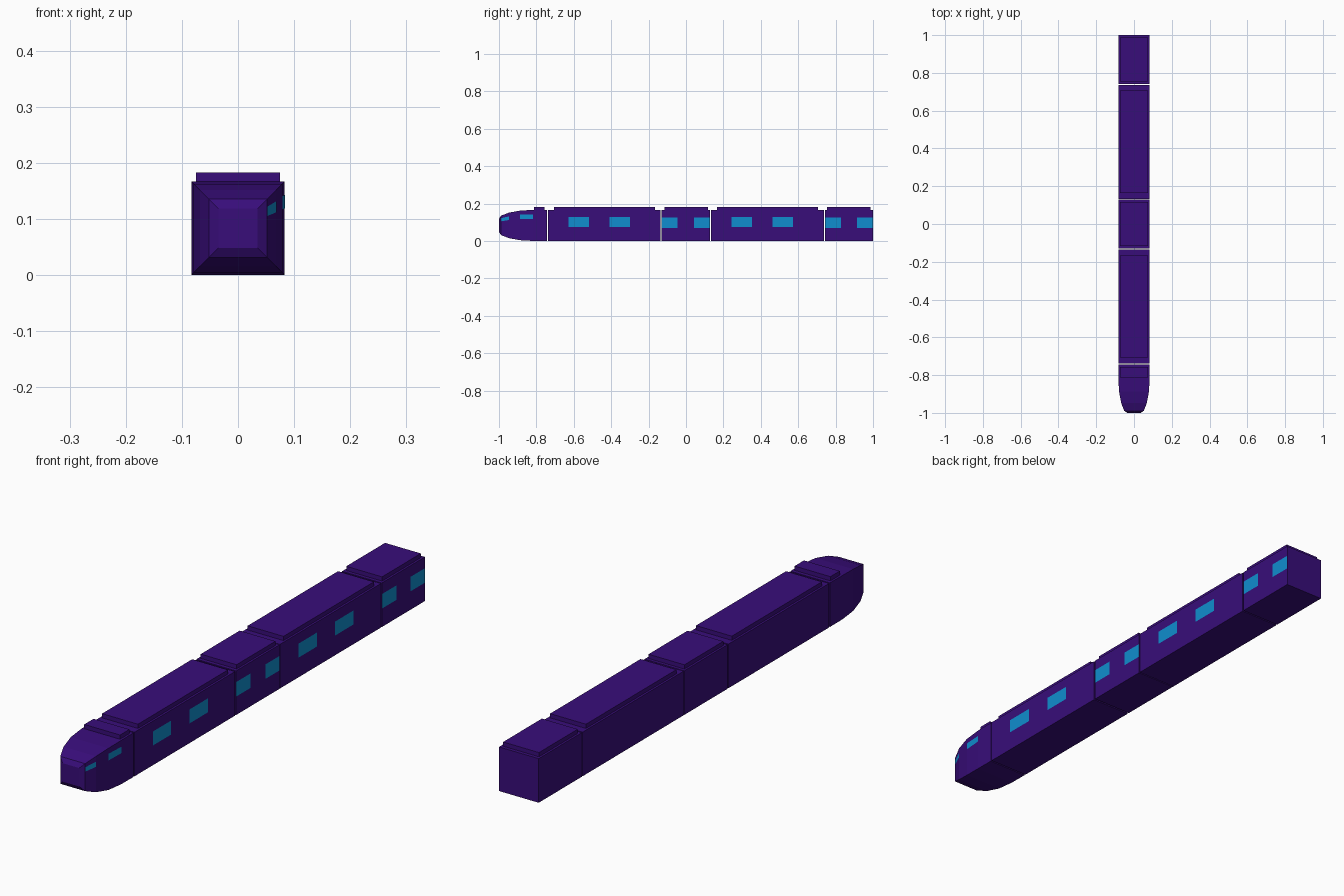
import bpy

if "Cube" in bpy.data.objects:
    bpy.data.objects.remove(bpy.data.objects["Cube"])

W, H = 0.083, 0.167          # half width and height of the body
C = H / 2                    # height of the section centre


def material(name, rgb):
    m = bpy.data.materials.new(name)
    m.diffuse_color = (*rgb, 1)
    m.use_nodes = True
    m.node_tree.nodes["Principled BSDF"].inputs["Base Color"].default_value = m.diffuse_color
    return m


PURPLE = material("purple_paint", (0.040, 0.004, 0.195))
BLUE = material("blue_glass", (0.005, 0.27, 0.62))


def add_mesh(name, verts, faces, mat):
    me = bpy.data.meshes.new(name)
    me.from_pydata(verts, [], faces)
    me.materials.append(mat)
    ob = bpy.data.objects.new(name, me)
    bpy.context.collection.objects.link(ob)
    return ob


def loft(name, rings):
    """Closed body through rectangular rings (y, half_width, z_low, z_high)."""
    verts, faces = [], []
    for y, w, lo, hi in rings:
        verts += [(-w, y, lo), (w, y, lo), (w, y, hi), (-w, y, hi)]
    for i in range(len(rings) - 1):
        for k in range(4):
            a, b = 4 * i + k, 4 * i + (k + 1) % 4
            faces.append((a, b, b + 4, a + 4))
    n = len(verts)
    faces += [(3, 2, 1, 0), (n - 4, n - 3, n - 2, n - 1)]
    return add_mesh(name, verts, faces, PURPLE)


def box(name, y0, y1, w, lo, hi):
    return loft(name, [(y0, w, lo, hi), (y1, w, lo, hi)])


def window(name, a, b):
    """Flush pane on the right side between edges (x, y, z_low, z_high)."""
    e = 0.0006
    verts = [(a[0] + e, a[1], a[2]), (b[0] + e, b[1], b[2]),
             (b[0] + e, b[1], b[3]), (a[0] + e, a[1], a[3])]
    return add_mesh(name, verts, [(0, 1, 2, 3)], BLUE)


# Nose car: square rings growing from the blunt tip
tip = [(-1.0, 0.035), (-0.989, 0.052), (-0.947, 0.068),
       (-0.888, 0.079), (-0.818, W)]
loft("nose_car", [(y, w, C - w, C + w) for y, w in tip] + [(-0.743, W, 0, H)])
for i in (1, 3):
    (ya, wa), (yb, wb) = tip[i], tip[i + 1]
    window("nose_window", (wa, ya, C + 0.42 * wa, C + 0.74 * wa),
           (wb, yb, C + 0.42 * wb, C + 0.71 * wb))
box("nose_roof", -0.813, -0.757, 0.075, H, 0.183)

# Carriages: body ends, roof ends, window spans, window heights
cars = [
    ("long_car_front", (-0.738, -0.136), (-0.706, -0.167),
     [(-0.628, -0.519), (-0.409, -0.299)], (0.075, 0.128)),
    ("short_car_middle", (-0.130, 0.129), (-0.116, 0.117),
     [(-0.130, -0.045), (0.044, 0.129)], (0.070, 0.125)),
    ("long_car_rear", (0.133, 0.737), (0.165, 0.706),
     [(0.243, 0.352), (0.462, 0.571)], (0.075, 0.128)),
    ("short_car_tail", (0.742, 1.0), (0.755, 0.987),
     [(0.742, 0.828), (0.914, 1.0)], (0.070, 0.125)),
]
for name, body, roof, panes, (lo, hi) in cars:
    box(name, *body, W, 0, H)
    box(name + "_roof", *roof, 0.075, H, 0.183)
    for y0, y1 in panes:
        window(name + "_window", (W, y0, lo, hi), (W, y1, lo, hi))
